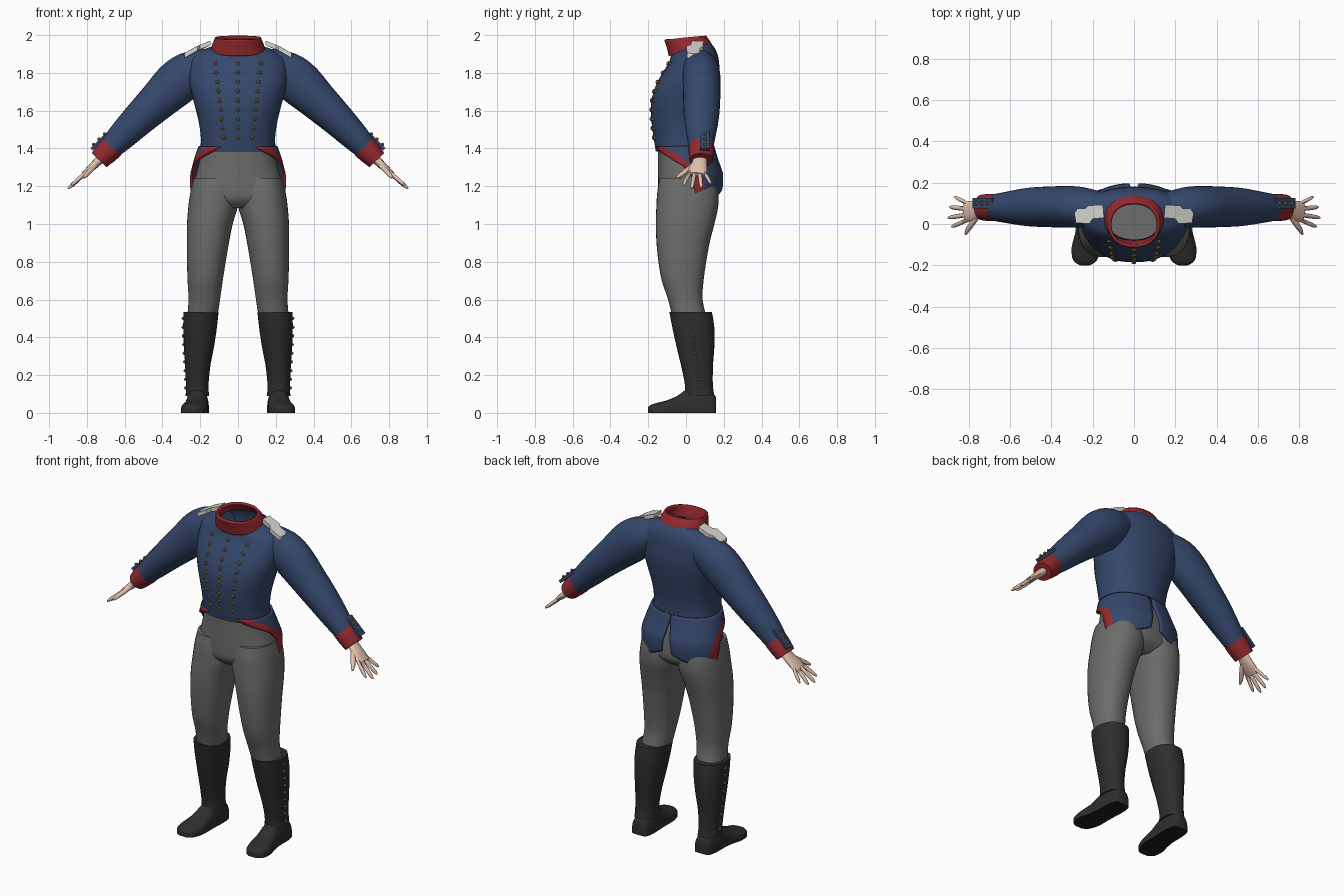
import bpy, bmesh, math
from mathutils import Vector
from mathutils.bvhtree import BVHTree

if "Cube" in bpy.data.objects:
    bpy.data.objects.remove(bpy.data.objects["Cube"])


def mat(name, r, g, b):
    m = bpy.data.materials.new(name)
    m.diffuse_color = (r, g, b, 1)
    m.use_nodes = True
    m.node_tree.nodes["Principled BSDF"].inputs["Base Color"].default_value = m.diffuse_color
    return m


BLUE = mat("navy_cloth", .035, .065, .15)
RED = mat("red_trim", .30, .022, .027)
GREY = mat("grey_cloth", .15, .15, .145)
BLACK = mat("black_leather", .027, .027, .027)
SOLE = mat("dark_sole", .012, .012, .012)
SKIN = mat("skin", .75, .53, .42)
WHITE = mat("white_cloth", .68, .68, .65)
GOLD = mat("gold", .38, .20, .035)


def finish(name, bm, mats, mirror=False, thick=0, angle=45):
    bmesh.ops.recalc_face_normals(bm, faces=bm.faces)
    me = bpy.data.meshes.new(name)
    bm.to_mesh(me)
    bm.free()
    ob = bpy.data.objects.new(name, me)
    bpy.context.collection.objects.link(ob)
    for m in mats:
        me.materials.append(m)
    if thick:
        s = ob.modifiers.new("thickness", 'SOLIDIFY')
        s.thickness, s.offset = thick, 0
    if mirror:
        ob.modifiers.new("mirror", 'MIRROR').use_mirror_merge = False
    bpy.ops.object.select_all(action='DESELECT')
    ob.select_set(True)
    bpy.context.view_layer.objects.active = ob
    bpy.ops.object.shade_smooth_by_angle(angle=math.radians(angle))
    return ob


def smooth_rows(rows, k=4):
    """Catmull-Rom interpolation between section tuples."""
    out = []
    for i in range(len(rows) - 1):
        p0, p1, p2 = rows[max(i - 1, 0)], rows[i], rows[i + 1]
        p3 = rows[min(i + 2, len(rows) - 1)]
        for j in range(k):
            t = j / k
            out.append(tuple(.5 * (2*b + (c - a)*t + (2*a - 5*b + 4*c - d)*t*t + (3*b - a - 3*c + d)*t**3)
                             for a, b, c, d in zip(p0, p1, p2, p3)))
    return out + [tuple(rows[-1])]


def skin(bm, rings, caps=True, closed=True):
    vs = [[bm.verts.new(p) for p in r] for r in rings]
    n = len(vs[0])
    for a, b in zip(vs, vs[1:]):
        for i in range(n if closed else n - 1):
            j = (i + 1) % n
            bm.faces.new((a[i], a[j], b[j], b[i]))
    if caps:
        bm.faces.new(vs[0])
        bm.faces.new(vs[-1])
    return vs


def sup(v, p=.9):
    return math.copysign(abs(v) ** p, v)


def upright(rows, n=36):
    """Horizontal rings from (z, x_left, x_right, y_front, y_back, tilt)."""
    rings = []
    for z, x0, x1, y0, y1, tilt in smooth_rows(rows):
        ring = []
        for i in range(n):
            a = 2 * math.pi * i / n
            y = (y0 + y1) / 2 - (y1 - y0) / 2 * sup(math.cos(a))
            ring.append(((x0 + x1) / 2 + (x1 - x0) / 2 * sup(math.sin(a)), y, z + tilt * y))
        rings.append(ring)
    return rings


def body(rows, n=48):
    return upright([(r[0], -r[1], r[1], r[2], r[3], r[4] if len(r) > 4 else 0) for r in rows], n)


def tube(bm, rows, n=20, k=4):
    """Tube along a path of (x, y, z, radius_up, radius_y)."""
    rows = smooth_rows(rows, k)
    rings = []
    for i, r in enumerate(rows):
        t = (Vector(rows[min(i + 1, len(rows) - 1)][:3]) - Vector(rows[max(i - 1, 0)][:3])).normalized()
        u = (Vector((0, 1, 0)) - t * t.y).normalized()
        v = t.cross(u)
        rings.append([Vector(r[:3]) + u * r[4] * math.cos(2*math.pi*j/n) + v * r[3] * math.sin(2*math.pi*j/n)
                      for j in range(n)])
    skin(bm, rings)


def stud(bm, pos, normal, r=.013):
    """Small star-shaped button facing along the normal."""
    q = Vector(normal).to_track_quat('Z', 'Y')
    rings = []
    for rad, h in ((1, -.004), (1, .003), (.4, .009)):
        rings.append([Vector(pos) + q @ Vector((math.cos(math.pi*i/5) * r * rad * (1 if i % 2 else .6),
                                               math.sin(math.pi*i/5) * r * rad * (1 if i % 2 else .6), h))
                      for i in range(10)])
    skin(bm, rings)


def tree_of(ob):
    return BVHTree.FromPolygons([v.co for v in ob.data.vertices], [p.vertices for p in ob.data.polygons])


def studs(name, tree, rays, mirror, r=.013):
    bm = bmesh.new()
    for origin, d in rays:
        hit, nor, _, _ = tree.ray_cast(Vector(origin), Vector(d))
        if hit:
            stud(bm, hit, nor if nor.dot(Vector(d)) < 0 else -nor, r)
    finish(name, bm, [GOLD], mirror, angle=25)


# jacket body
bm = bmesh.new()
skin(bm, body([(1.385, .20, -.16, .14), (1.46, .197, -.172, .138), (1.55, .21, -.183, .15),
               (1.65, .235, -.183, .17), (1.74, .257, -.157, .18), (1.82, .262, -.112, .178),
               (1.87, .25, -.088, .17, .1), (1.905, .20, -.08, .15, .2), (1.93, .125, -.075, .125, .25)]), caps=False)
jacket = finish("jacket_body", bm, [BLUE])
jt = tree_of(jacket)

# collar
bm = bmesh.new()
skin(bm, body([(1.912, .138, -.085, .132, .25), (1.945, .13, -.093, .12, .18), (1.985, .115, -.108, .10, .08)]), caps=False)
finish("collar", bm, [RED], thick=.014)

# front and back buttons
studs("centre_buttons", jt, [((0, -1, 1.85 - .049 * i), (0, 1, 0)) for i in range(9)], False)
studs("side_buttons", jt, [((.12 - .0056 * i, -1, 1.85 - .049 * i), (0, 1, 0)) for i in range(9)], True)
studs("back_buttons", jt, [((.032, 1, 1.415), (0, -1, 0))], True)


# coat tails with red edging and a back vent
def pick(table, z):
    if z >= table[0][0]:
        return table[0][1:]
    for a, b in zip(table, table[1:]):
        if z >= b[0]:
            t = (a[0] - z) / (a[0] - b[0])
            return [p + (q - p) * t for p, q in zip(a[1:], b[1:])]
    return table[-1][1:]


EDGE = [(1.41, .42), (1.385, .6), (1.35, 1.05), (1.31, 1.45), (1.26, 1.6), (1.14, 1.76)]
TAIL = [(1.41, .204, -.165, .144), (1.34, .228, -.162, .165), (1.27, .246, -.156, .19),
        (1.22, .25, -.153, .192), (1.14, .246, -.15, .182)]
bm = bmesh.new()
rings = []
for r in range(19):
    zr = 1.41 - .27 * r / 18
    start = pick(EDGE, zr)[0]
    trim = max(pick(EDGE, zr - .045)[0], start + .3 * min(1, (1.41 - zr) / .1))
    end = math.pi - .012 - .1 * max(0, 1.36 - zr) / .22
    ths = [start, (start + trim) / 2, trim] + [trim + (end - trim) * i / 18 for i in range(1, 19)]
    row = []
    for th in ths:
        back = max(0, (th - 2.2) / .94)
        z = 1.41 - (1.41 - zr) * (1 - .24 * back * back)
        hw, y0, y1 = pick(TAIL, z)
        row.append((hw * sup(math.sin(th)), (y0 + y1) / 2 - (y1 - y0) / 2 * sup(math.cos(th)), z))
    rings.append(row)
vs = skin(bm, rings, caps=False, closed=False)
edge_verts = {v for row in vs for v in row[:3]}
for f in bm.faces:
    f.material_index = int(all(v in edge_verts for v in f.verts))
finish("coat_tails", bm, [BLUE, RED], True, thick=.012)

# sleeves
bm = bmesh.new()
tube(bm, [(.13, .065, 1.85, .085, .08), (.25, .08, 1.80, .115, .098), (.33, .083, 1.74, .12, .10),
          (.42, .083, 1.655, .105, .098), (.52, .082, 1.56, .09, .092), (.62, .08, 1.46, .075, .075),
          (.69, .08, 1.385, .058, .062)], 28)
finish("sleeve", bm, [BLUE], True)

# cuffs
bm = bmesh.new()
tube(bm, [(.667, .08, 1.408, .066, .066), (.70, .08, 1.375, .062, .066), (.735, .08, 1.338, .054, .062)], 24)
finish("cuff", bm, [RED], True, angle=40)

# cuff flaps and their buttons
along, out = Vector((.72, 0, -.69)), Vector((.69, 0, .72))
c = Vector((.688, .1, 1.392)) + out * .066
bm = bmesh.new()
skin(bm, [[c + along * a + out * h + Vector((0, w, 0)) for a, w in
           ((-.07, -.025), (.06, -.025), (.06, .025), (-.07, .025))] for h in (-.012, .006)])
finish("cuff_flap", bm, [BLUE], True, angle=30)
bm = bmesh.new()
for a in (-.045, -.005, .035):
    stud(bm, c + along * a + out * .008, out, .010)
finish("cuff_buttons", bm, [GOLD], True, angle=25)

# shoulder straps
bm = bmesh.new()
outline = [(.145, .03), (.20, .025), (.215, .002), (.283, .005), (.287, .07), (.235, .075), (.22, .09), (.15, .092)]
skin(bm, [[(x, y, 1.972 - .3 * (x - .14) - 1.2 * (x - .14) ** 2 + h) for x, y in outline] for h in (-.025, 0)])
finish("shoulder_strap", bm, [WHITE], True, angle=30)

# hands
bm = bmesh.new()
tube(bm, [(.72, .078, 1.352, .024, .034), (.755, .07, 1.318, .022, .042), (.79, .062, 1.286, .018, .05),
          (.818, .058, 1.262, .013, .046)], 16)
for y0, tip, r in ((.096, (.868, .132, 1.213), .0095), (.072, (.892, .082, 1.192), .011),
                   (.046, (.9, .03, 1.187), .011), (.022, (.882, -.014, 1.205), .0105)):
    a, b = Vector((.80, y0, 1.277)), Vector(tip)
    tube(bm, [(*a.lerp(b, t), r * s, r * s) for t, s in ((0, 1), (.5, 1), (.85, .85), (1, .35))], 8, 2)
tube(bm, [(.755, .045, 1.312, .014, .016), (.785, .0, 1.28, .014, .014), (.805, -.03, 1.258, .011, .011),
          (.815, -.05, 1.245, .005, .005)], 10, 3)
finish("hand", bm, [SKIN], True)

# trousers: hips and legs
bm = bmesh.new()
skin(bm, body([(1.40, .188, -.148, .125), (1.30, .212, -.148, .15), (1.20, .238, -.149, .165),
               (1.13, .235, -.142, .16), (1.085, .14, -.10, .11)]))
finish("trouser_hips", bm, [GREY])
bm = bmesh.new()
skin(bm, upright([(1.24, .005, .236, -.14, .155, 0), (1.17, .0, .252, -.152, .17, 0), (1.09, .002, .263, -.157, .17, 0),
                  (1.0, .028, .27, -.16, .15, 0), (.9, .048, .271, -.156, .125, 0), (.8, .065, .27, -.146, .107, 0),
                  (.7, .081, .267, -.128, .093, 0), (.6, .095, .262, -.095, .088, 0), (.5, .11, .27, -.07, .11, 0)]))
finish("trouser_leg", bm, [GREY], True)

# boot shafts
bm = bmesh.new()
skin(bm, upright([(.535, .103, .288, -.088, .137, 0), (.45, .112, .29, -.072, .15, 0), (.35, .127, .286, -.05, .15, 0),
                  (.25, .146, .28, -.026, .143, 0), (.15, .156, .276, -.006, .142, 0), (.09, .153, .277, -.006, .15, 0)]))
boot = finish("boot_shaft", bm, [BLACK], True)
studs("boot_buttons", tree_of(boot), [((1, .03 + .0047 * i, .50 - .046 * i), (-1, 0, 0)) for i in range(9)], True, .010)

# feet, flattened onto the ground with a dark sole
bm = bmesh.new()
rings = []
for y, cx, w, h in smooth_rows([(.16, .214, .035, .08), (.145, .214, .052, .10), (.09, .215, .061, .125),
                                (.01, .217, .060, .125), (-.05, .222, .064, .088), (-.11, .23, .071, .064),
                                (-.165, .236, .062, .050), (-.19, .237, .042, .040), (-.20, .237, .02, .03)], 3):
    ring = [(cx + w * sup(math.cos(a), .8), y, .02 + (h - .02) * sup(math.sin(a), .9))
            for a in (math.pi * i / 16 for i in range(17))]
    rings.append([(cx + w, y, 0)] + ring + [(cx - w, y, 0)])
skin(bm, rings)
bm.normal_update()
bmesh.ops.recalc_face_normals(bm, faces=bm.faces)
for f in bm.faces:
    f.material_index = int(f.normal.z < -.5)
finish("shoe", bm, [BLACK, SOLE], True, angle=50)
